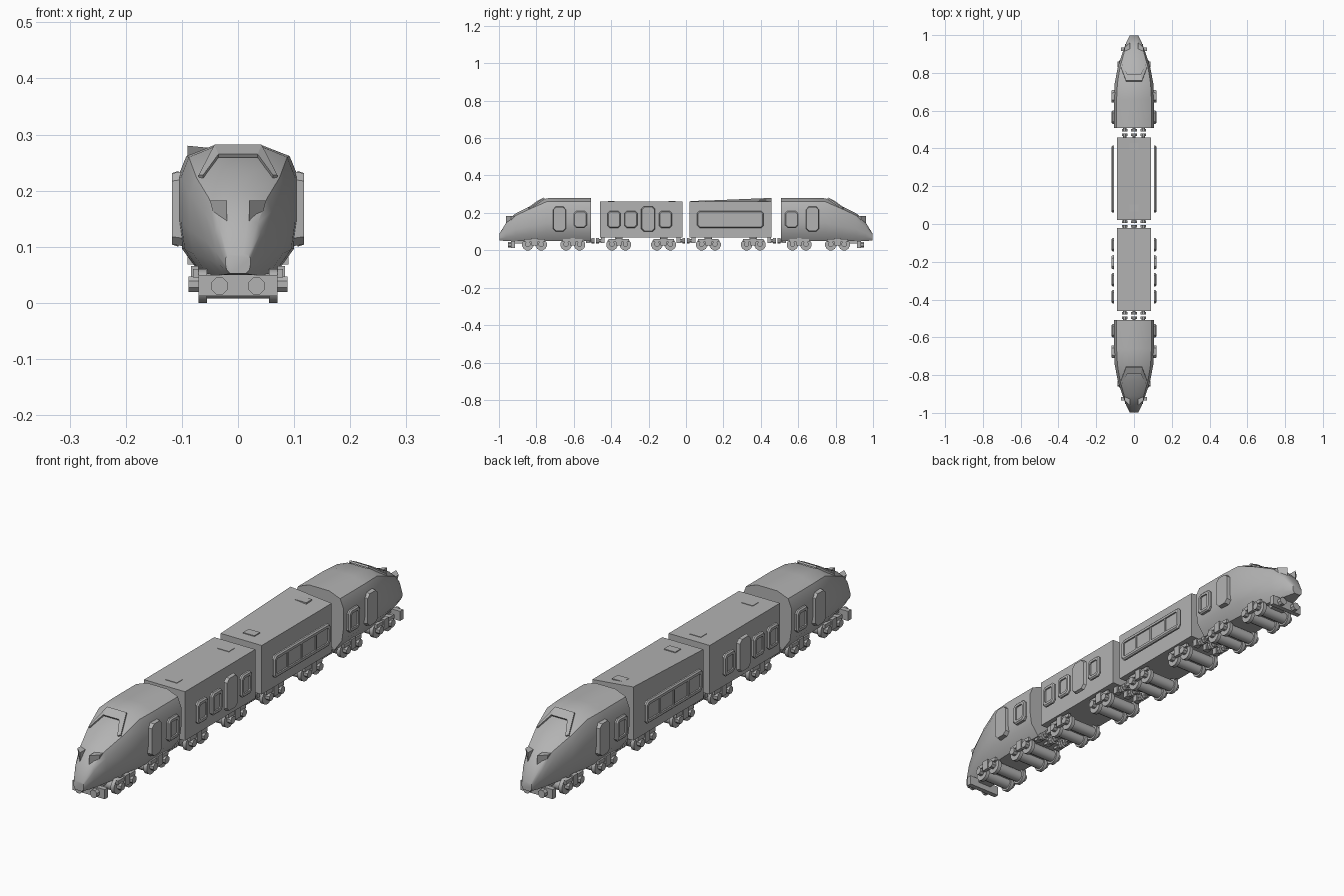
import bpy, bmesh, math
from mathutils import Vector, Matrix

cube = bpy.data.objects.get("Cube")
if cube:
    bpy.data.objects.remove(cube, do_unlink=True)

grey = bpy.data.materials.new("plain_grey")
grey.use_nodes = True
COLOR = (0.45, 0.45, 0.45, 1)
grey.diffuse_color = COLOR
grey.node_tree.nodes["Principled BSDF"].inputs["Base Color"].default_value = COLOR


def finish(bm, name, smooth=None):
    bmesh.ops.recalc_face_normals(bm, faces=bm.faces)
    mesh = bpy.data.meshes.new(name)
    bm.to_mesh(mesh)
    bm.free()
    mesh.materials.append(grey)
    ob = bpy.data.objects.new(name, mesh)
    bpy.context.scene.collection.objects.link(ob)
    if smooth:
        bpy.ops.object.select_all(action='DESELECT')
        ob.select_set(True)
        bpy.context.view_layer.objects.active = ob
        bpy.ops.object.shade_smooth_by_angle(angle=math.radians(smooth))
    return ob


def add_box(bm, x0, x1, y0, y1, z0, z1):
    m = Matrix.Translation(((x0 + x1) / 2, (y0 + y1) / 2, (z0 + z1) / 2))
    m = m @ Matrix.Diagonal((abs(x1 - x0), abs(y1 - y0), abs(z1 - z0), 1))
    return bmesh.ops.create_cube(bm, size=1, matrix=m)["verts"]


def add_rod(bm, axis, center, r, length, sides=8):
    turn = Matrix.Rotation(math.pi / 2, 4, 'Y' if axis == 'X' else 'X')
    spin = Matrix.Rotation(math.pi / sides, 4, 'Z')
    bmesh.ops.create_cone(bm, cap_ends=True, segments=sides, radius1=r, radius2=r,
                          depth=length, matrix=Matrix.Translation(center) @ turn @ spin)


def loft(bm, rings):
    rows = [[bm.verts.new(p) for p in ring] for ring in rings]
    n = len(rows[0])
    for a, b in zip(rows, rows[1:]):
        for i in range(n):
            j = (i + 1) % n
            bm.faces.new((a[i], a[j], b[j], b[i]))
    bm.faces.new(rows[0])
    bm.faces.new(rows[-1])


def window(name, side, y0, y1, z0, z1, panes=1, inner=0.106):
    """Chamfered frame with a recessed pane and optional dividers."""
    def outline(x, g, c):
        a, b, lo, hi = y0 + g, y1 - g, z0 + g, z1 - g
        return [(side * x, y, z) for y, z in (
            (a + c, lo), (b - c, lo), (b, lo + c), (b, hi - c),
            (b - c, hi), (a + c, hi), (a, hi - c), (a, lo + c))]
    bm = bmesh.new()
    loft(bm, [outline(inner, 0, .012), outline(.113, 0, .012), outline(.118, .005, .01),
              outline(.118, .015, .005), outline(.112, .015, .005)])
    for i in range(1, panes):
        y = y0 + (y1 - y0) * i / panes
        add_box(bm, side * .111, side * .116, y - .004, y + .004, z0 + .014, z1 - .014)
    finish(bm, name)


def door(name, side, y0, y1, z0, z1, inner):
    bm = bmesh.new()
    vs = add_box(bm, side * inner, side * .118, y0, y1, z0, z1)
    long_edges = [e for e in bm.edges
                  if abs(e.verts[0].co.x - e.verts[1].co.x) > .001]
    bmesh.ops.bevel(bm, geom=long_edges, offset=.014, segments=1, affect='EDGES')
    for v in bm.verts:
        if abs(v.co.x) > .117:
            v.co.y += math.copysign(.004, (y0 + y1) / 2 - v.co.y)
            v.co.z += math.copysign(.004, (z0 + z1) / 2 - v.co.z)
    finish(bm, name)


# Engine cross-section (width share, height share) and stations (y, width, bottom, top)
SECTION = [(.62, 0), (.93, .2), (1, .42), (1, .76), (.86, .92), (.42, 1)]
STATIONS = [(.508, .107, .05, .28), (.66, .107, .05, .28), (.745, .102, .05, .278),
            (.83, .086, .05, .238), (.91, .06, .05, .198), (.96, .041, .05, .15),
            (.998, .022, .052, .088)]


def engine(tag, s):
    bm = bmesh.new()
    rings = []
    for y, w, lo, hi in STATIONS:
        half = [(w * fx, s * y, lo + (hi - lo) * fz) for fx, fz in SECTION]
        rings.append(half + [(-x, yy, z) for x, yy, z in reversed(half)])
    loft(bm, rings)
    finish(bm, tag + "_engine_body", 35)

    # Windscreen brow: an arch following the sloping nose
    bm = bmesh.new()
    outer = [(.07, .83, .222), (.042, .755, .276)]
    inner = [(.062, .84, .222), (.035, .79, .259)]
    arch = [outer + [(-x, y, z) for x, y, z in reversed(outer)],
            inner + [(-x, y, z) for x, y, z in reversed(inner)]]
    faces = []
    rows = [[bm.verts.new((x, s * y, z)) for x, y, z in row] for row in arch]
    for i in range(3):
        faces.append(bm.faces.new((rows[0][i], rows[0][i + 1], rows[1][i + 1], rows[1][i])))
    ext = bmesh.ops.extrude_face_region(bm, geom=faces)["geom"]
    for v in ext:
        if isinstance(v, bmesh.types.BMVert):
            v.co += Vector((0, s * .004, .006))
    finish(bm, tag + "_windscreen_brow")

    # Headlights: blocks widening towards the nose
    bm = bmesh.new()
    for side in (-1, 1):
        for v in add_box(bm, side * .02, side * .05, s * .895, s * .962, .145, .182):
            if abs(v.co.x) > .03 and v.co.z < .16:
                v.co.x = side * .04
            if abs(v.co.x) > .03 and abs(v.co.y) > .95:
                v.co.y = s * .935
    finish(bm, tag + "_headlights")

    # Bumper with round buffers
    bm = bmesh.new()
    add_box(bm, -.07, .07, s * .915, s * .935, .012, .05)
    add_box(bm, -.03, .03, s * .86, s * .92, .035, .06)
    for side in (-1, 1):
        add_rod(bm, 'Y', (side * .033, s * .943, .03), .016, .02)
    finish(bm, tag + "_bumper")

    for side, label in ((1, "left"), (-1, "right")):
        door(f"{tag}_door_{label}", side, *sorted((s * .64, s * .712)), .1, .235, .09)
        window(f"{tag}_window_{label}", side, *sorted((s * .53, s * .6)), .12, .21, inner=.095)


def carriage(name, y0, y1, hatches, raise_corner=0):
    bm = bmesh.new()
    for v in add_box(bm, -.09, .09, y0, y1, .068, .262):
        if v.co.z > .2 and v.co.x < 0 and v.co.y > (y0 + y1) / 2:
            v.co.z += raise_corner
    finish(bm, name + "_body")
    bm = bmesh.new()
    for y in hatches:
        lift = raise_corner * .5 * (y - y0) / (y1 - y0)
        add_box(bm, -.025, .025, y - .018, y + .018, .25, .264 + lift)
    finish(bm, name + "_roof_hatches")


def bogie(name, y):
    # Wheels, axle drums and outer axle caps
    bm = bmesh.new()
    for dy in (-.036, .036):
        add_rod(bm, 'X', (0, y + dy, .03), .023, .12, 12)
        for side in (-1, 1):
            add_rod(bm, 'X', (side * .0625, y + dy, .03), .031, .015, 12)
            add_rod(bm, 'X', (side * .078, y + dy, .033), .015, .02, 8)
    finish(bm, name + "_wheels", 35)
    # Side frames joined by a cross beam
    bm = bmesh.new()
    add_box(bm, -.06, .06, y - .02, y + .02, .035, .075)
    for side in (-1, 1):
        add_box(bm, side * .07, side * .08, y - .055, y + .055, .045, .06)
        add_box(bm, side * .07, side * .084, y - .015, y + .015, .025, .066)
    finish(bm, name + "_frame")


engine("front", -1)
engine("rear", 1)
carriage("passenger_car", -.46, -.02, (-.4, -.075))
carriage("dining_car", .02, .458, (.085, .41), .018)

# Carriage windows and doors
for side, label in ((1, "left"), (-1, "right")):
    for i, y in enumerate((-.42, -.33, -.145)):
        window(f"passenger_window_{label}_{i + 1}", side, y, y + .07, .12, .21)
    door("passenger_door_" + label, side, -.24, -.165, .1, .235, .106)
    window("dining_window_" + label, side, .06, .415, .12, .21, panes=4)

for i, y in enumerate((.12, .36, .605, .81)):
    bogie(f"rear_bogie_{i + 1}", y)
    bogie(f"front_bogie_{i + 1}", -y)

# Couplings and buffers between the vehicles
for name, y in (("front", -.485), ("middle", 0), ("rear", .485)):
    bm = bmesh.new()
    for x in (-.05, 0, .05):
        for s in (-1, 1):
            add_rod(bm, 'Y', (x, y + s * .022, .05), .01, .03)
            add_rod(bm, 'Y', (x, y + s * .012, .05), .016, .014)
            add_box(bm, x - .012, x + .012, y + s * .03, y + s * .05, .04, .075)
    finish(bm, name + "_coupling")
